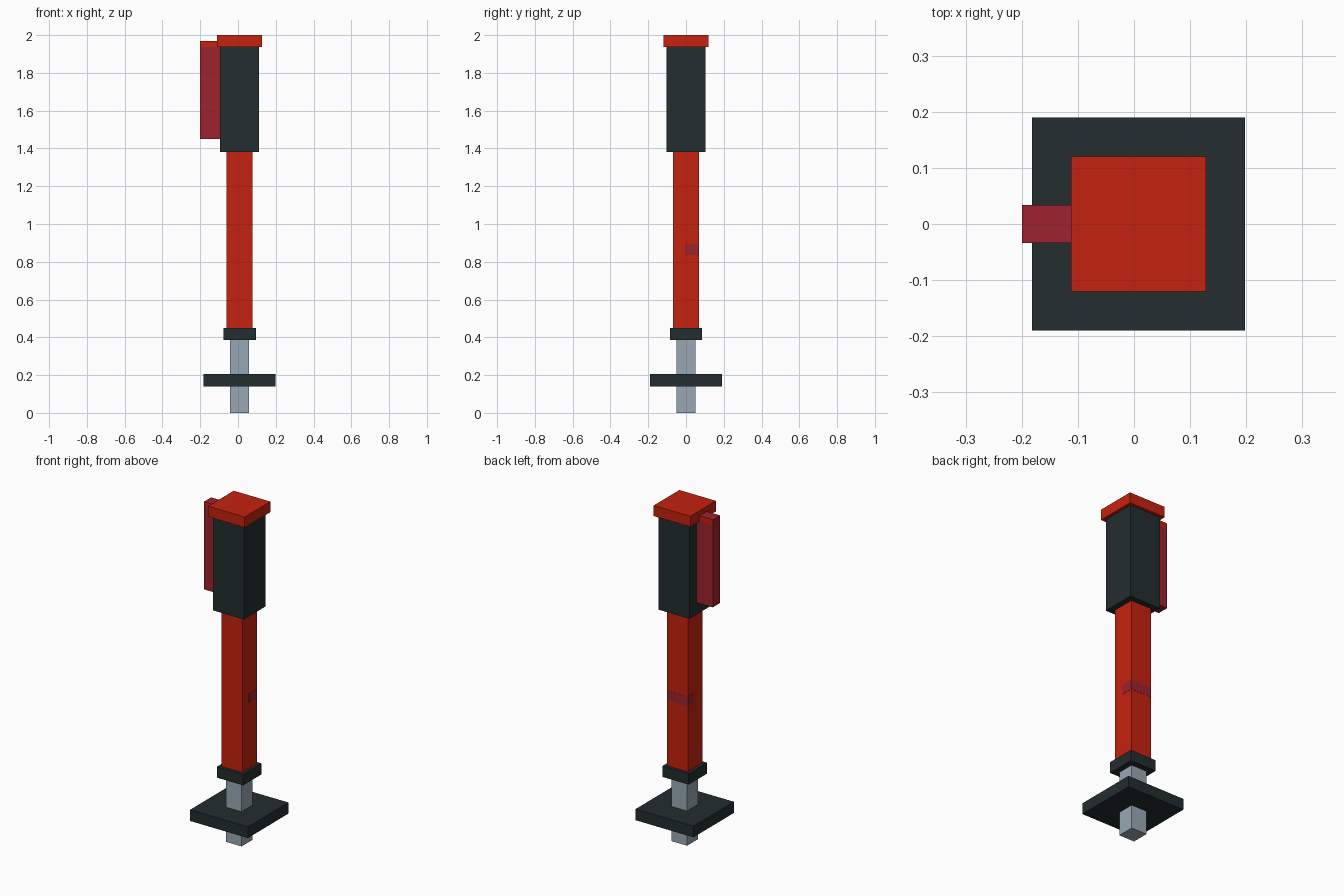
import bpy
import bmesh
from mathutils import Vector

cube = bpy.data.objects.get("Cube")
if cube:
    bpy.data.objects.remove(cube, do_unlink=True)

AXIS = 0.008  # x of the central shaft


def material(name, rgb):
    """Flat colour given as 0-255 display values, stored linear."""
    lin = [((c / 255 + 0.055) / 1.055) ** 2.4 for c in rgb]
    mat = bpy.data.materials.new(name)
    mat.use_nodes = True
    mat.diffuse_color = (*lin, 1)
    bsdf = mat.node_tree.nodes["Principled BSDF"]
    bsdf.inputs["Base Color"].default_value = (*lin, 1)
    return mat


red = material("bright red", (197, 34, 14))
crimson = material("crimson", (158, 34, 46))
charcoal = material("charcoal", (35, 45, 46))
steel = material("steel grey", (152, 168, 179))


def box(name, low, high, *mats):
    """Box between two corners."""
    low, high = Vector(low), Vector(high)
    bm = bmesh.new()
    bmesh.ops.create_cube(bm, size=1)
    for v in bm.verts:
        v.co = Vector((v.co[i] * (high[i] - low[i]) for i in range(3)))
    mesh = bpy.data.meshes.new(name)
    bm.to_mesh(mesh)
    bm.free()
    obj = bpy.data.objects.new(name, mesh)
    obj.location = (low + high) / 2
    for m in mats:
        mesh.materials.append(m)
    bpy.context.collection.objects.link(obj)
    return obj


# Square sections stacked along the shaft: half width, bottom, top
for name, half, bottom, top, mat in (
    ("shaft_tip", 0.051, 0, 0.39, steel),
    ("guard_plate", 0.19, 0.14, 0.206, charcoal),
    ("collar", 0.086, 0.385, 0.45, charcoal),
    ("shaft", 0.068, 0.45, 1.38, red),
    ("head", 0.102, 1.38, 1.937, charcoal),
    ("cap", 0.12, 1.937, 2, red),
):
    box(name, (AXIS - half, -half, bottom), (AXIS + half, half, top), mat)

# Side fin, with a red strip along the top of its two broad sides
box("fin", (-0.2, -0.034, 1.45), (-0.09, 0.034, 1.937), crimson)
fin_top = box("fin_top", (-0.2, -0.034, 1.937), (-0.11, 0.034, 1.97), crimson, red)
for face in fin_top.data.polygons:
    face.material_index = int(abs(face.normal.y) > 0.5)

# Painted band across the back of the shaft, wrapping onto both sides
HALF, THIN = 0.068, 0.001
Z0, Z1 = 0.837, 0.895
left, right = AXIS + HALF, AXIS - HALF
box("band_back", (right, HALF, Z0), (left, HALF + THIN, Z1), crimson)
box("band_left", (left, -0.004, Z0), (left + THIN, HALF + THIN, Z1), crimson)
box("band_right", (right - THIN, 0.012, Z0), (right, HALF + THIN, Z1), crimson)
